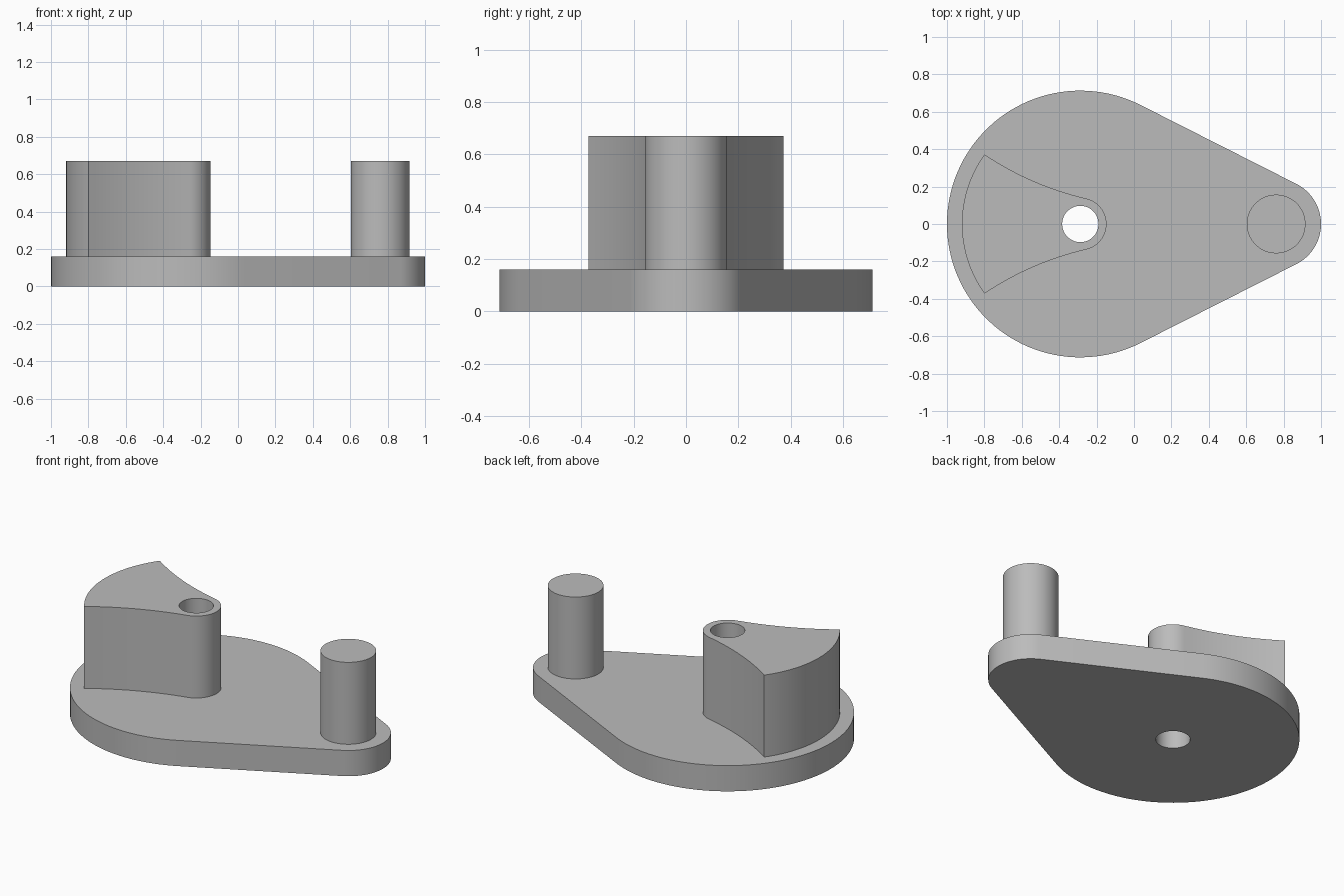
import bpy, bmesh
from math import sin, cos, acos, atan2, pi, radians
from mathutils import Vector

if "Cube" in bpy.data.objects:
    bpy.data.objects.remove(bpy.data.objects["Cube"])

grey = bpy.data.materials.new("plain grey")
grey.use_nodes = True
grey.diffuse_color = (0.5, 0.5, 0.5, 1)
grey.node_tree.nodes["Principled BSDF"].inputs["Base Color"].default_value = (0.5, 0.5, 0.5, 1)

BASE_TOP, POST_TOP = 0.16, 0.67
HUB, PIN = Vector((-0.287, 0)), Vector((0.76, 0))
HUB_R, TIP_R, HOLE_R = 0.713, 0.24, 0.097


def arc(centre, radius, start, end, steps):
    """Points along an arc, both ends included."""
    angles = [start + (end - start) * i / steps for i in range(steps + 1)]
    return [centre + radius * Vector((cos(a), sin(a))) for a in angles]


def circle(centre, radius, steps=64):
    return arc(centre, radius, 0, 2 * pi, steps)[:-1]


def prism(name, outline, bottom, top):
    """Extrude a counter-clockwise outline between two heights."""
    bm = bmesh.new()
    face = bm.faces.new([bm.verts.new((p.x, p.y, bottom)) for p in outline])
    new = bmesh.ops.extrude_face_region(bm, geom=[face])["geom"]
    for v in new:
        if isinstance(v, bmesh.types.BMVert):
            v.co.z = top
    bmesh.ops.recalc_face_normals(bm, faces=bm.faces)
    mesh = bpy.data.meshes.new(name)
    bm.to_mesh(mesh)
    bm.free()
    mesh.materials.append(grey)
    obj = bpy.data.objects.new(name, mesh)
    bpy.context.collection.objects.link(obj)
    return obj


def activate(obj):
    bpy.ops.object.select_all(action='DESELECT')
    obj.select_set(True)
    bpy.context.view_layer.objects.active = obj


# Base plate: two discs joined by their common tangents
t = acos((HUB_R - TIP_R) / (PIN - HUB).length)
plate_outline = arc(PIN, TIP_R, -t, t, 32) + arc(HUB, HUB_R, t, 2 * pi - t, 80)
base_plate = prism("base_plate", plate_outline, 0, BASE_TOP)

# Round pin at the narrow end
pin = prism("pin", circle(PIN, 0.157), BASE_TOP, POST_TOP)

# Sector block: round nose, hollow flanks tangent to it, wide outer arc
NOSE_R, SECTOR_R = 0.14, 0.633
half = radians(36)
corner = HUB + SECTOR_R * Vector((-cos(half), sin(half)))
lean = radians(77)
normal = Vector((cos(lean), sin(lean)))
tangent_point = HUB + NOSE_R * normal
chord = corner - tangent_point
flank_r = chord.length_squared / (2 * chord.dot(normal))
flank_centre = tangent_point + flank_r * normal
to_corner = corner - flank_centre
flank = arc(flank_centre, flank_r, lean - pi, atan2(to_corner.y, to_corner.x), 16)
mirrored = [Vector((p.x, -p.y)) for p in reversed(flank)]
sector_outline = (arc(HUB, NOSE_R, -lean, lean, 32)[1:-1] + flank
                  + arc(HUB, SECTOR_R, pi - half, pi + half, 32)[1:-1] + mirrored)
sector_block = prism("sector_block", sector_outline, BASE_TOP, POST_TOP)

# Through hole in the plate and the block
cutter = prism("hole_cutter", circle(HUB, HOLE_R), -0.1, POST_TOP + 0.1)
cutter.hide_render = True
for part in (base_plate, sector_block):
    mod = part.modifiers.new("hole", 'BOOLEAN')
    mod.operation, mod.solver, mod.object = 'DIFFERENCE', 'EXACT', cutter
    activate(part)
    bpy.ops.object.modifier_apply(modifier=mod.name)
bpy.data.objects.remove(cutter)

# Smooth round walls with sharp rims
for part in (base_plate, pin, sector_block):
    activate(part)
    bpy.ops.object.shade_smooth_by_angle(angle=radians(30))
